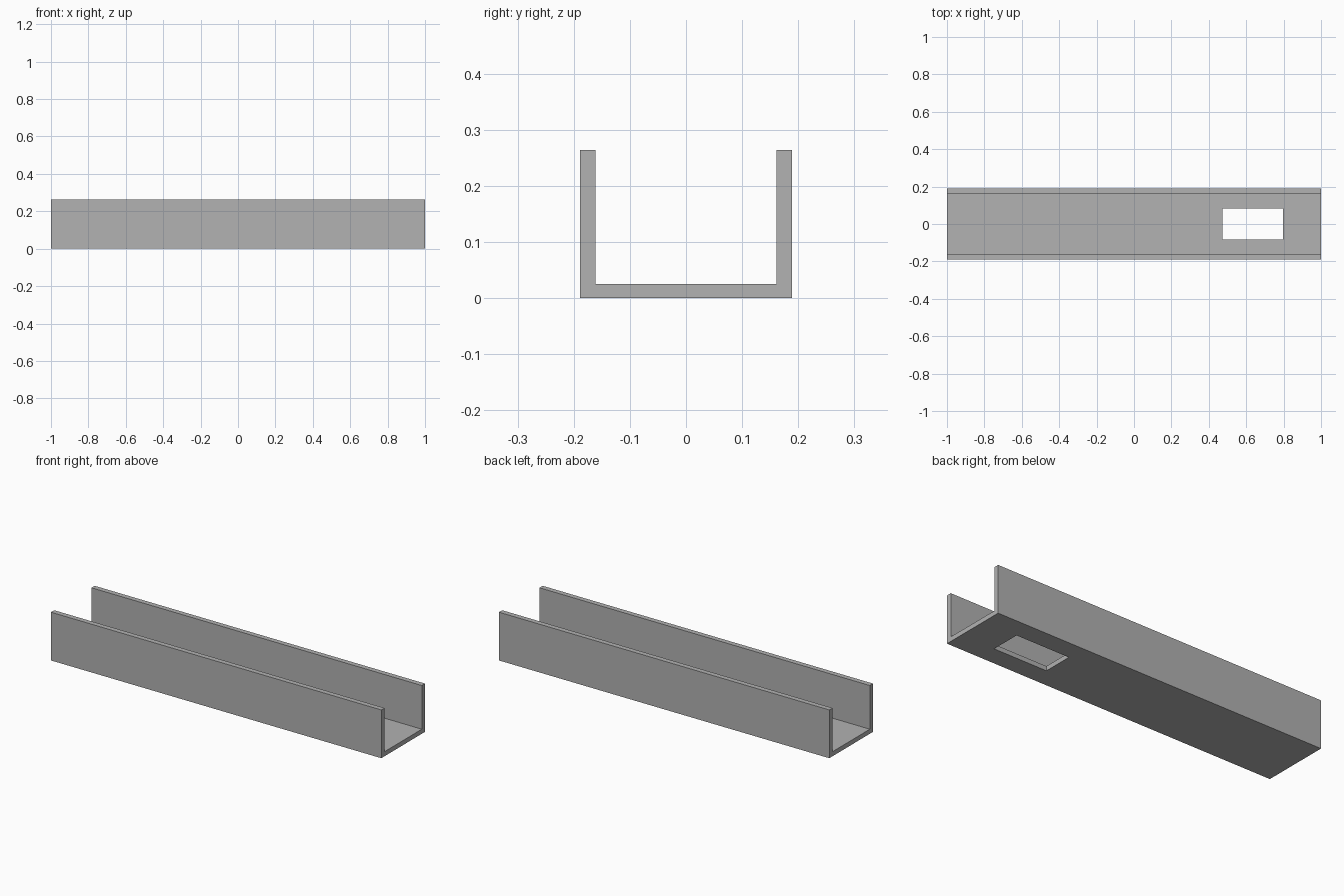
import bpy
import bmesh

if "Cube" in bpy.data.objects:
    bpy.data.objects.remove(bpy.data.objects["Cube"], do_unlink=True)

LENGTH, HALF_WIDTH, HEIGHT = 2.0, 0.189, 0.264
WALL, FLOOR = 0.028, 0.025

grey = bpy.data.materials.new("plain grey")
grey.use_nodes = True
colour = (0.445, 0.445, 0.445, 1)
grey.diffuse_color = colour
grey.node_tree.nodes["Principled BSDF"].inputs["Base Color"].default_value = colour


def extrude_profile(name, points, x0, x1):
    """Extrude a closed (y, z) outline along x."""
    bm = bmesh.new()
    face = bm.faces.new([bm.verts.new((x0, y, z)) for y, z in points])
    result = bmesh.ops.extrude_face_region(bm, geom=[face])
    moved = [v for v in result["geom"] if isinstance(v, bmesh.types.BMVert)]
    bmesh.ops.translate(bm, verts=moved, vec=(x1 - x0, 0, 0))
    bmesh.ops.recalc_face_normals(bm, faces=bm.faces)
    mesh = bpy.data.meshes.new(name)
    bm.to_mesh(mesh)
    bm.free()
    mesh.materials.append(grey)
    obj = bpy.data.objects.new(name, mesh)
    bpy.context.collection.objects.link(obj)
    return obj


# U-shaped channel: half outline, mirrored across y
inner = HALF_WIDTH - WALL
half = [(HALF_WIDTH, 0), (HALF_WIDTH, HEIGHT), (inner, HEIGHT), (inner, FLOOR)]
outline = half + [(-y, z) for y, z in reversed(half)]
channel = extrude_profile("channel", outline, -LENGTH / 2, LENGTH / 2)

# Rectangular slot through the floor near the left end
slot = [(-0.083, -0.1), (0.083, -0.1), (0.083, 0.1), (-0.083, 0.1)]
cutter = extrude_profile("slot_cutter", slot, 0.473, 0.797)
cutter.hide_render = True

cut = channel.modifiers.new("floor slot", "BOOLEAN")
cut.operation = "DIFFERENCE"
cut.solver = "EXACT"
cut.object = cutter
bpy.context.view_layer.objects.active = channel
bpy.ops.object.modifier_apply(modifier=cut.name)
bpy.data.objects.remove(cutter, do_unlink=True)
